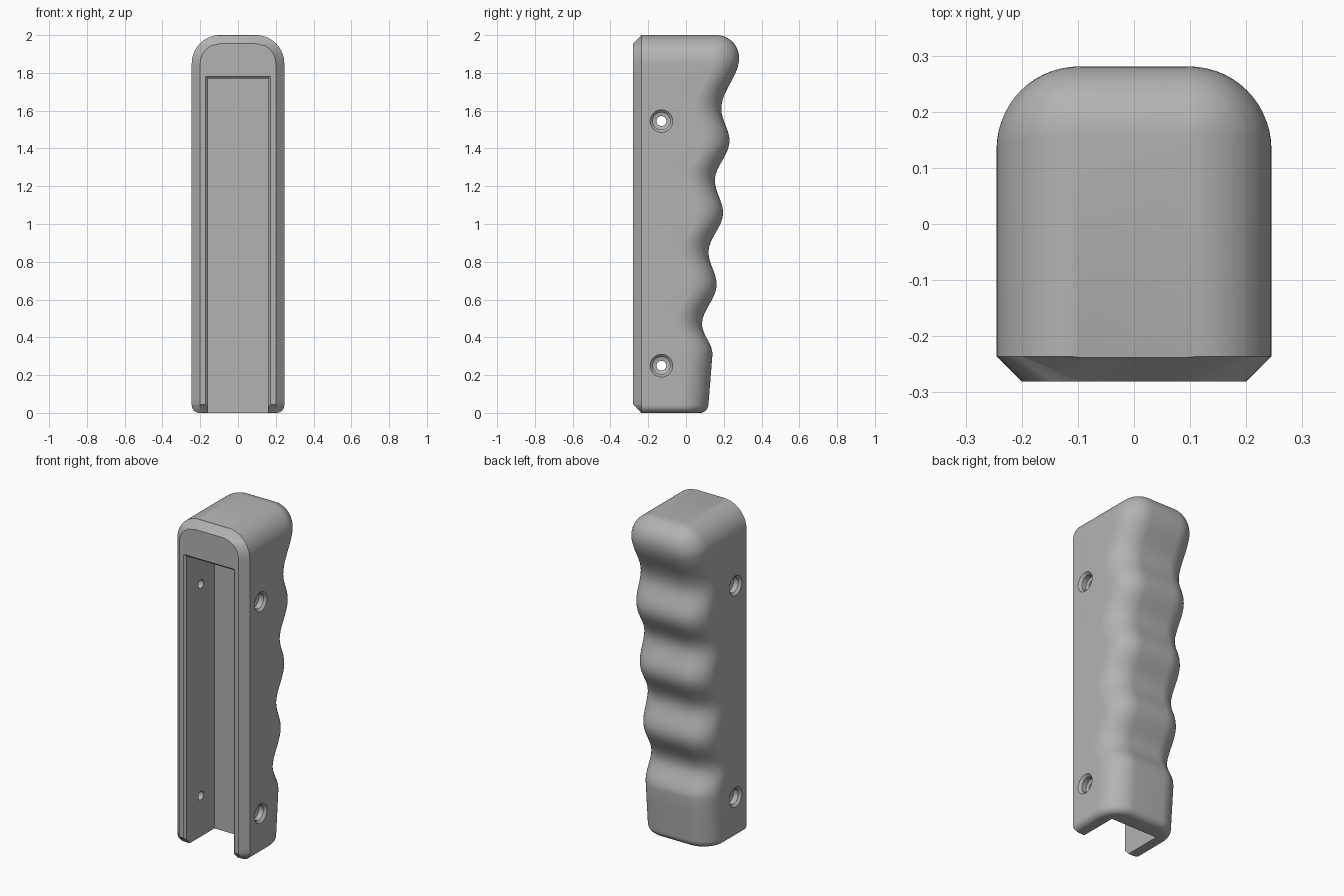
import bpy, bmesh, math
from math import sin, cos, pi, sqrt

cube = bpy.data.objects.get("Cube")
if cube:
    bpy.data.objects.remove(cube, do_unlink=True)

grey = bpy.data.materials.new("mid_grey")
grey.use_nodes = True
colour = (0.45, 0.45, 0.45, 1)
grey.diffuse_color = colour
grey.node_tree.nodes["Principled BSDF"].inputs["Base Color"].default_value = colour

HALF, FRONT, CHAMFER = 0.245, -0.281, 0.045
TOP_R, CORNER_R, LOW_R = 0.15, 0.145, 0.04
TOP_Z = 2 - TOP_R


def loft(name, rings):
    """Skin a list of equal-length point rings and cap both ends."""
    bm = bmesh.new()
    loops = [[bm.verts.new(p) for p in ring] for ring in rings]
    for a, b in zip(loops, loops[1:]):
        for i in range(len(a)):
            j = (i + 1) % len(a)
            bm.faces.new((a[i], a[j], b[j], b[i]))
    bm.faces.new(loops[0])
    bm.faces.new(loops[-1])
    bmesh.ops.recalc_face_normals(bm, faces=bm.faces)
    mesh = bpy.data.meshes.new(name)
    bm.to_mesh(mesh)
    bm.free()
    mesh.materials.append(grey)
    obj = bpy.data.objects.new(name, mesh)
    bpy.context.collection.objects.link(obj)
    return obj


# Finger grooves: alternating valleys and crests, stepping inwards downwards
keys = [(1.88, 0.281)]
for k in range(4):
    keys.append((1.61 - 0.38 * k, 0.187 - 0.034 * k))
    keys.append((1.44 - 0.38 * k, 0.23 - 0.034 * k))
keys[-1] = (0.31, 0.14)


def back_y(z):
    if z > 1.88:
        return 0.161 + sqrt(max(0, 0.12 ** 2 - (z - 1.88) ** 2))
    for (z1, y1), (z0, y0) in zip(keys, keys[1:]):
        if z >= z0:
            return y0 + (y1 - y0) * (1 - cos(pi * (z - z0) / (z1 - z0))) / 2
    return 0.14 - 0.08 * (0.31 - z) - low_inset(z)


def low_inset(z):
    d = max(0, LOW_R - z)
    return LOW_R - sqrt(LOW_R ** 2 - d ** 2)


def arch(z, radius):
    """Half width of the round-topped outline."""
    if z <= TOP_Z:
        return HALF - TOP_R + radius
    return HALF - TOP_R + sqrt(max(0, radius ** 2 - (z - TOP_Z) ** 2))


def section(z):
    w = arch(z, TOP_R) - low_inset(z)
    w_in = min(arch(z, TOP_R - CHAMFER), w - 0.002)
    yf = FRONT + max(0, CHAMFER - z, z - 2 + CHAMFER)
    yf = min(yf, FRONT + CHAMFER - 0.002)
    yb = back_y(z)
    r = min(CORNER_R - low_inset(z), max(0.004, w - HALF + TOP_R))
    half = [(w_in, yf), (w, FRONT + CHAMFER)]
    steps = 14
    for i in range(steps + 1):
        a = pi / 2 * i / steps
        half.append((w - r + r * cos(a), yb - r + r * sin(a)))
    return [(x, y, z) for x, y in half] + [(-x, y, z) for x, y in reversed(half)]


levels = [LOW_R * (1 - cos(pi / 2 * i / 6)) for i in range(7)] + [CHAMFER]
levels += [0.31 * i / 4 for i in range(1, 4)]
levels += [0.31 + (TOP_Z - 0.31) * i / 90 for i in range(91)]
levels += [TOP_Z + TOP_R * sin(pi / 2 * i / 14) for i in range(1, 15)]
levels.append(2 - CHAMFER)
grip = loft("grip_shell", [section(z) for z in sorted(levels)])

# Open channel with a small bevelled mouth
def channel_ring(y, grow):
    w, top = 0.16 + grow, 1.77 + grow
    return [(-w, y, -0.1), (w, y, -0.1), (w, y, top), (-w, y, top)]


cutters = [loft("channel_cutter", [channel_ring(FRONT - 0.02, 0.032),
                                   channel_ring(FRONT + 0.012, 0),
                                   channel_ring(0.0, 0)])]

# Countersunk screw holes through both side walls
stations = [(0.12, 0.026), (0.195, 0.026), (0.2, 0.046), (0.231, 0.046), (0.265, 0.08)]
for side in (-1, 1):
    for hz in (0.25, 1.545):
        rings = [[(side * x, -0.13 + r * cos(2 * pi * i / 32), hz + r * sin(2 * pi * i / 32))
                  for i in range(32)] for x, r in stations]
        cutters.append(loft("screw_hole_cutter", rings))

# Cut the shell, then drop the cutters
bpy.ops.object.select_all(action="DESELECT")
bpy.context.view_layer.objects.active = grip
grip.select_set(True)
for cutter in cutters:
    cutter.hide_render = True
    mod = grip.modifiers.new("cut", "BOOLEAN")
    mod.operation = "DIFFERENCE"
    mod.solver = "EXACT"
    mod.object = cutter
    bpy.ops.object.modifier_apply(modifier=mod.name)
    bpy.data.objects.remove(cutter, do_unlink=True)
bpy.ops.object.shade_smooth_by_angle(angle=math.radians(28))
